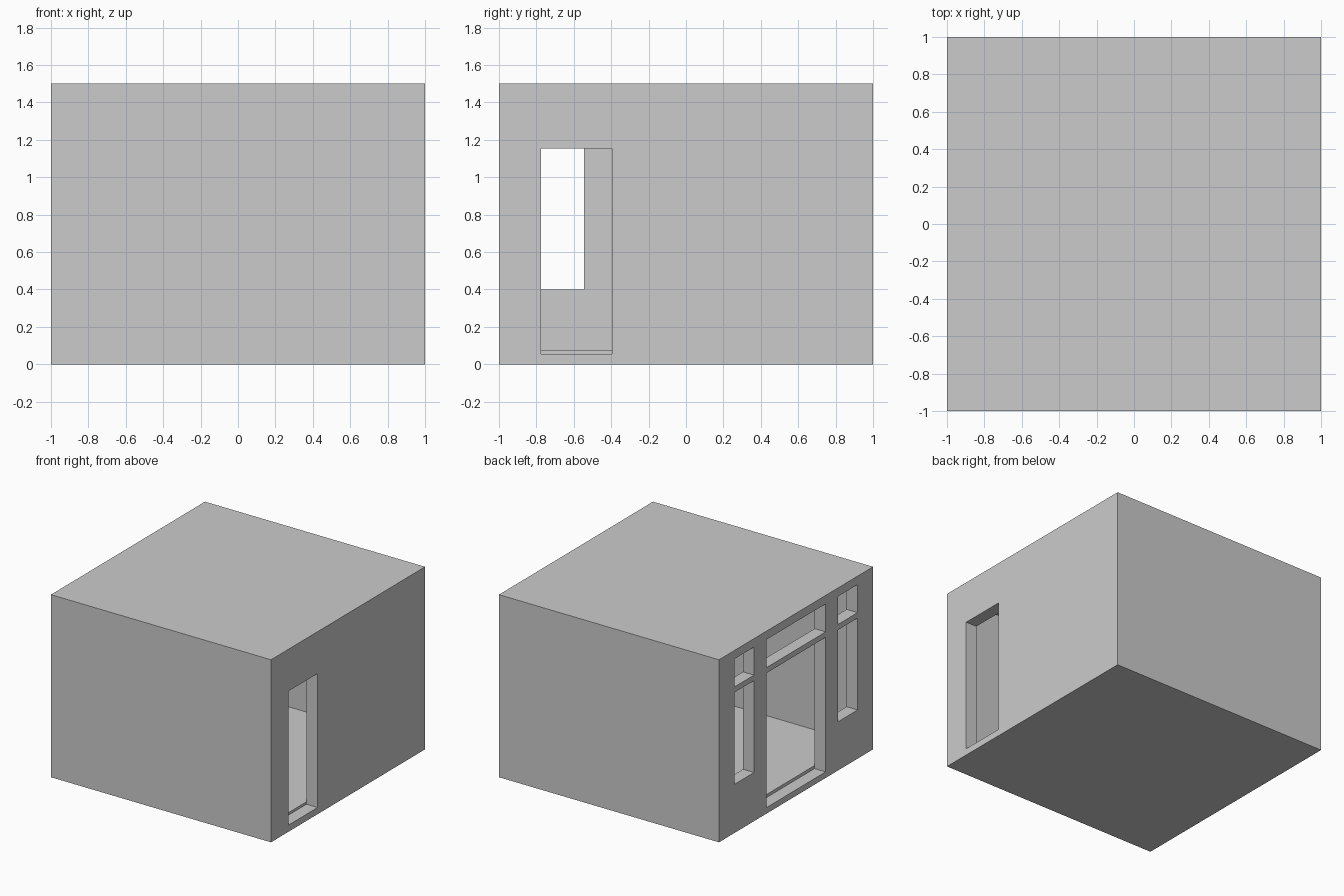
import bpy

if "Cube" in bpy.data.objects:
    bpy.data.objects.remove(bpy.data.objects["Cube"])


def box(name, x0, x1, y0, y1, z0, z1):
    """Axis-aligned box given by its limits."""
    bpy.ops.mesh.primitive_cube_add(
        size=1, location=((x0 + x1) / 2, (y0 + y1) / 2, (z0 + z1) / 2))
    ob = bpy.context.object
    ob.name = name
    ob.scale = (x1 - x0, y1 - y0, z1 - z0)
    bpy.ops.object.transform_apply(location=True, rotation=False, scale=True)
    return ob


def cut(target, *limits):
    """Subtract a box from the target."""
    cutter = box("cutter", *limits)
    cutter.hide_render = True
    mod = target.modifiers.new("cut", 'BOOLEAN')
    mod.operation = 'DIFFERENCE'
    mod.solver = 'EXACT'
    mod.object = cutter
    bpy.context.view_layer.objects.active = target
    bpy.ops.object.modifier_apply(modifier=mod.name)
    bpy.data.objects.remove(cutter)


# Outer shell and the hollow interior
room = box("room_shell", -1, 1, -1, 1, 0, 1.5)
cut(room, -0.9, 0.9, -0.9, 0.9, 0.075, 1.425)

# Narrow doorway in the right wall
cut(room, 0.899, 1.1, -0.775, -0.395, 0.055, 1.155)

# Left wall: wide doorway between two windows, each with a light above its transom
for y0, y1, sill in ((-0.80, -0.545, 0.40), (-0.385, 0.385, 0.05), (0.545, 0.80, 0.40)):
    cut(room, -1.1, -0.899, y0, y1, sill, 1.155)
    cut(room, -1.1, -0.899, y0, y1, 1.20, 1.43)
